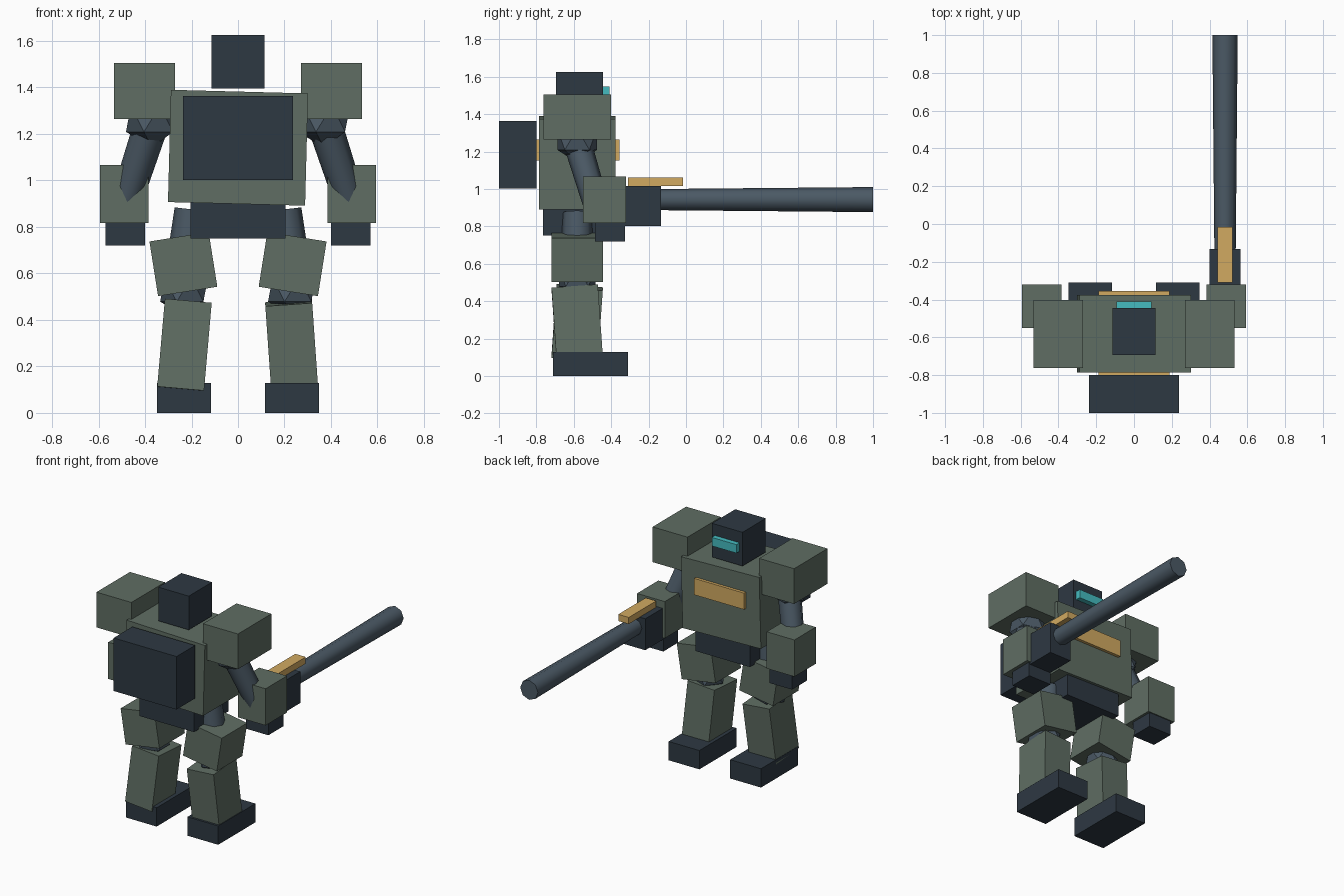
import bpy
from math import radians
from mathutils import Vector

if "Cube" in bpy.data.objects:
    bpy.data.objects.remove(bpy.data.objects["Cube"])


def material(name, rgb):
    m = bpy.data.materials.new(name)
    m.diffuse_color = (*rgb, 1)
    m.use_nodes = True
    m.node_tree.nodes["Principled BSDF"].inputs["Base Color"].default_value = m.diffuse_color
    return m


GREEN = material("armour_green", (0.115, 0.155, 0.125))
DARK = material("dark_metal", (0.027, 0.04, 0.055))
STEEL = material("steel", (0.07, 0.10, 0.13))
GOLD = material("gold", (0.64, 0.40, 0.12))
CYAN = material("visor_glow", (0.06, 0.50, 0.53))


def finish(name, mat):
    ob = bpy.context.object
    ob.name = name
    ob.data.materials.append(mat)
    return ob


def box(name, mat, xs, ys, zs, rot=(0, 0, 0)):
    """Box given by its extents before rotation (degrees) about its centre."""
    lo, hi = Vector((xs[0], ys[0], zs[0])), Vector((xs[1], ys[1], zs[1]))
    bpy.ops.mesh.primitive_cube_add(size=1, location=(lo + hi) / 2,
                                    rotation=[radians(a) for a in rot])
    ob = finish(name, mat)
    ob.scale = hi - lo
    return ob


def tube(name, mat, a, b, r1, r2):
    """Eight-sided smooth limb from point a to point b."""
    a, b = Vector(a), Vector(b)
    d = b - a
    bpy.ops.mesh.primitive_cone_add(vertices=8, radius1=r1, radius2=r2, depth=d.length,
                                    location=(a + b) / 2,
                                    rotation=d.to_track_quat('Z', 'Y').to_euler())
    ob = finish(name, mat)
    bpy.ops.object.shade_smooth_by_angle(angle=radians(50))
    return ob


def joint(name, loc, r):
    bpy.ops.mesh.primitive_ico_sphere_add(subdivisions=1, radius=r, location=loc)
    return finish(name, STEEL)


# Body
box("torso", GREEN, (-0.295, 0.295), (-0.787, -0.376), (0.899, 1.382), (0, 1.5, 0))
box("pelvis", DARK, (-0.205, 0.205), (-0.765, -0.395), (0.75, 0.95))
box("backpack", DARK, (-0.237, 0.237), (-1.0, -0.80), (1.002, 1.363))
box("chest_panel", GOLD, (-0.188, 0.188), (-0.80, -0.356), (1.152, 1.264))
box("head", DARK, (-0.115, 0.115), (-0.694, -0.444), (1.395, 1.625))
box("visor", CYAN, (-0.093, 0.093), (-0.46, -0.41), (1.49, 1.548))

# Limbs, left and right
for side, s in (("left", -1), ("right", 1)):
    def pair(a, b):
        return sorted((s * a, s * b))

    # Arm
    box(side + "_shoulder", GREEN, pair(0.27, 0.533), (-0.762, -0.402), (1.265, 1.505))
    joint(side + "_shoulder_joint", (s * 0.37, -0.582, 1.265), 0.125)
    tube(side + "_upper_arm", STEEL, (s * 0.37, -0.582, 1.25), (s * 0.483, -0.478, 0.905),
         0.075, 0.068)
    box(side + "_forearm", GREEN, pair(0.384, 0.593), (-0.55, -0.32), (0.817, 1.067))
    box(side + "_hand", DARK, pair(0.40, 0.57), (-0.487, -0.327), (0.72, 0.85))

    # Leg
    tube(side + "_hip", STEEL, (s * 0.195, -0.582, 0.875), (s * 0.235, -0.582, 0.53),
         0.078, 0.09)
    box(side + "_thigh", GREEN, pair(0.106, 0.364), (-0.719, -0.445), (0.521, 0.759),
        (0, s * 9, 0))
    joint(side + "_knee_joint", (s * 0.232, -0.582, 0.53), 0.115)
    box(side + "_shin", GREEN, pair(0.13, 0.332), (-0.706, -0.458), (0.095, 0.475),
        (s * 4, -4 if s > 0 else 5, 0))
    box(side + "_foot", DARK, pair(0.116, 0.348), (-0.71, -0.31), (0, 0.128))

# Gun held in the right hand
box("gun_body", DARK, (0.40, 0.563), (-0.42, -0.133), (0.803, 1.017))
tube("gun_barrel", STEEL, (0.482, -0.2, 0.943), (0.482, 1.0, 0.943), 0.056, 0.067)
box("gun_sight", GOLD, (0.442, 0.521), (-0.31, -0.015), (1.015, 1.06))
